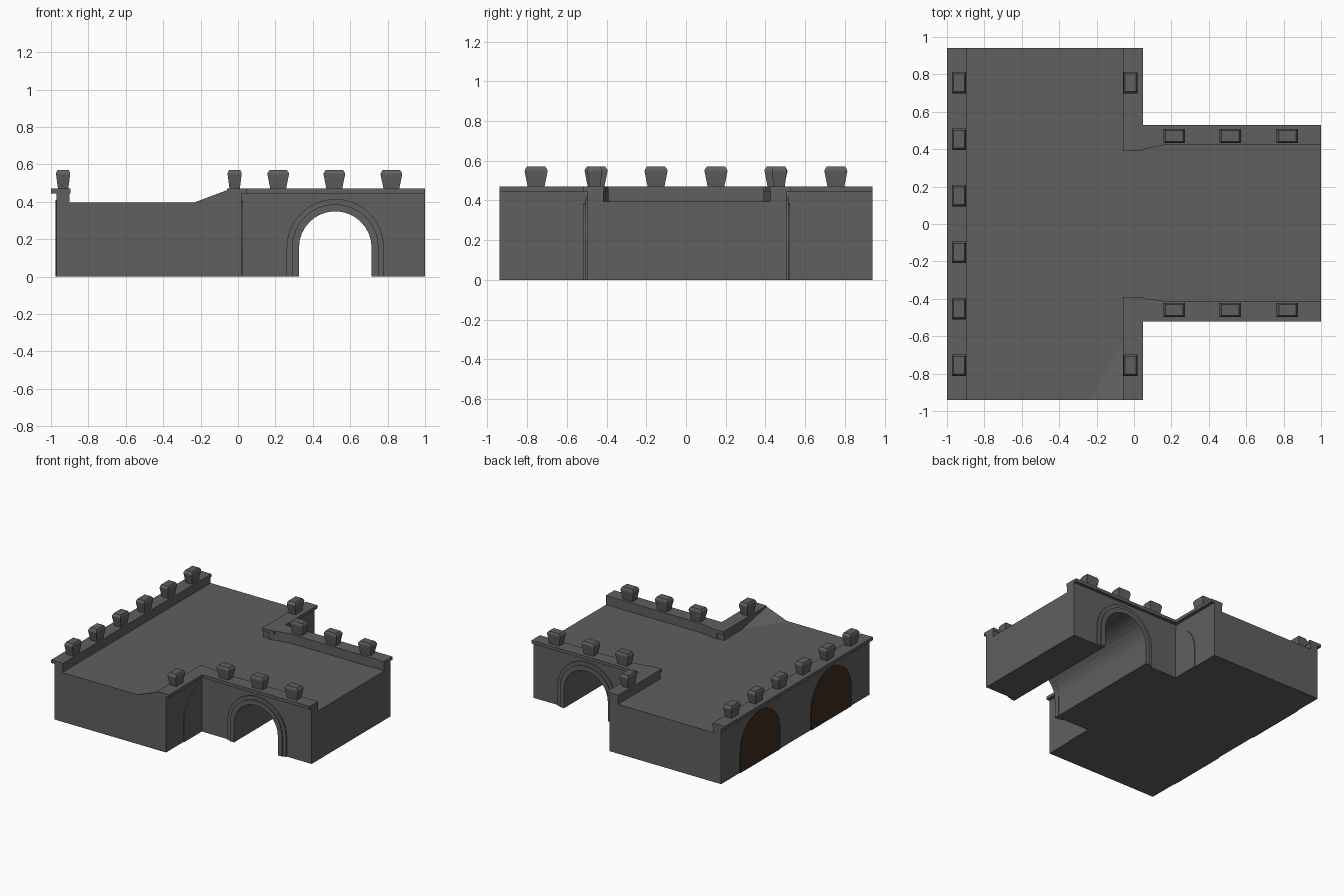
import bpy, bmesh, math
from mathutils import Vector

if "Cube" in bpy.data.objects:
    bpy.data.objects.remove(bpy.data.objects["Cube"])


def material(name, rgb):
    m = bpy.data.materials.new(name)
    m.diffuse_color = (*rgb, 1)
    m.use_nodes = True
    m.node_tree.nodes["Principled BSDF"].inputs["Base Color"].default_value = m.diffuse_color
    return m


STONE = material("grey stone", (0.115, 0.115, 0.115))
BROWN = material("dark brown", (0.05, 0.024, 0.012))


def prism(name, pts, axis, a, b, mat=STONE):
    """Extrude a 2D outline: axis 'y' uses (x, z), 'x' uses (y, z), 'z' uses (x, y)."""
    place = {'x': lambda p, t: (t, p[0], p[1]),
             'y': lambda p, t: (p[0], t, p[1]),
             'z': lambda p, t: (p[0], p[1], t)}[axis]
    bm = bmesh.new()
    lo = [bm.verts.new(place(p, a)) for p in pts]
    hi = [bm.verts.new(place(p, b)) for p in pts]
    bm.faces.new(lo)
    bm.faces.new(hi[::-1])
    n = len(pts)
    for i in range(n):
        j = (i + 1) % n
        bm.faces.new((lo[i], lo[j], hi[j], hi[i]))
    bmesh.ops.recalc_face_normals(bm, faces=bm.faces)
    me = bpy.data.meshes.new(name)
    bm.to_mesh(me)
    bm.free()
    me.materials.append(mat)
    ob = bpy.data.objects.new(name, me)
    bpy.context.collection.objects.link(ob)
    return ob


def box(name, x0, x1, y0, y1, z0, z1, mat=STONE):
    return prism(name, [(x0, y0), (x1, y0), (x1, y1), (x0, y1)], 'z', z0, z1, mat)


def arch(c, r, spring, n=16):
    """Outline of a round arch standing on z = 0, left to right."""
    arc = [(c - r * math.cos(math.pi * i / n), spring + r * math.sin(math.pi * i / n))
           for i in range(n + 1)]
    return [(c - r, 0)] + arc + [(c + r, 0)]


def post(x, y, wx, wy):
    """Merlon flaring outward, with a bevelled cap."""
    bm = bmesh.new()
    rings = []
    for s, z in ((0.72, 0.465), (1.0, 0.545), (0.98, 0.555), (0.8, 0.57)):
        rings.append([bm.verts.new((x + sx * wx * s / 2, y + sy * wy * s / 2, z))
                      for sx, sy in ((-1, -1), (1, -1), (1, 1), (-1, 1))])
    bm.faces.new(rings[0])
    bm.faces.new(rings[-1])
    for a, b in zip(rings, rings[1:]):
        for i in range(4):
            j = (i + 1) % 4
            bm.faces.new((a[i], a[j], b[j], b[i]))
    bmesh.ops.recalc_face_normals(bm, faces=bm.faces)
    me = bpy.data.meshes.new("parapet_post")
    bm.to_mesh(me)
    bm.free()
    me.materials.append(STONE)
    bpy.context.collection.objects.link(bpy.data.objects.new("parapet_post", me))


# Main roadway block
box("main_road", -0.97, 0.02, -0.94, 0.94, 0, 0.395)

# Side branch with an arched tunnel running through it
prism("branch_road", [(0.02, 0)] + arch(0.52, 0.195, 0.155)
      + [(1, 0), (1, 0.395), (0.02, 0.395)], 'y', -0.495, 0.505)

# West parapet: wall, coping, posts
box("west_parapet", -0.97, -0.9, -0.94, 0.94, 0.39, 0.45)
box("west_coping", -1.0, -0.895, -0.94, 0.94, 0.445, 0.47)
for i in range(6):
    post(-0.935, -0.755 + 0.302 * i, 0.075, 0.115)

# Blocked brown arches in the west wall
for c in (-0.45, 0.45):
    prism("blocked_arch", arch(c, 0.255, 0.155), 'x', -0.976, -0.969, BROWN)

for s, edge in ((-1, 0.52), (1, 0.53)):
    def ys(a, b):
        return sorted((s * a, s * b))
    # East parapet stubs of the main road
    box("east_parapet", -0.055, 0.02, *ys(0.40, 0.94), 0.39, 0.45)
    box("east_coping", -0.058, 0.048, *ys(0.39, 0.94), 0.445, 0.47)
    post(-0.018, s * 0.755, 0.075, 0.115)
    # Filled half arch in the inner corner
    prism("corner_arch", arch(s * 0.47, 0.25, 0.155), 'x', 0.015, 0.026)
    # Branch parapets, splayed where they meet the main road
    inner = edge - 0.105
    for name, out, inn, z0, z1 in (("branch_parapet", edge - 0.025, inner, 0.39, 0.45),
                                   ("branch_coping", edge, inner - 0.003, 0.445, 0.47)):
        prism(name, [(0.0, s * out), (1, s * out), (1, s * inn),
                     (0.16, s * inn), (0.0, s * 0.39)], 'z', z0, z1)
    for x in (0.215, 0.515, 0.82):
        post(x, s * (edge - 0.06), 0.115, 0.075)
    # Raised trim around the tunnel mouth, in two steps
    for r, out in ((0.26, edge - 0.014), (0.232, edge - 0.005)):
        prism("tunnel_trim", arch(0.52, r, 0.155) + arch(0.52, 0.194, 0.155)[::-1],
              'y', *ys(edge - 0.05, out))

# Roadway rising at the front corner
bm = bmesh.new()
v = [bm.verts.new(p) for p in ((-0.25, -0.94, 0.39), (-0.05, -0.94, 0.39),
                               (-0.05, -0.94, 0.465), (-0.05, -0.6, 0.39))]
for f in ((0, 1, 2), (0, 2, 3), (0, 3, 1), (1, 3, 2)):
    bm.faces.new([v[i] for i in f])
bmesh.ops.recalc_face_normals(bm, faces=bm.faces)
me = bpy.data.meshes.new("corner_ramp")
bm.to_mesh(me)
bm.free()
me.materials.append(STONE)
bpy.context.collection.objects.link(bpy.data.objects.new("corner_ramp", me))
